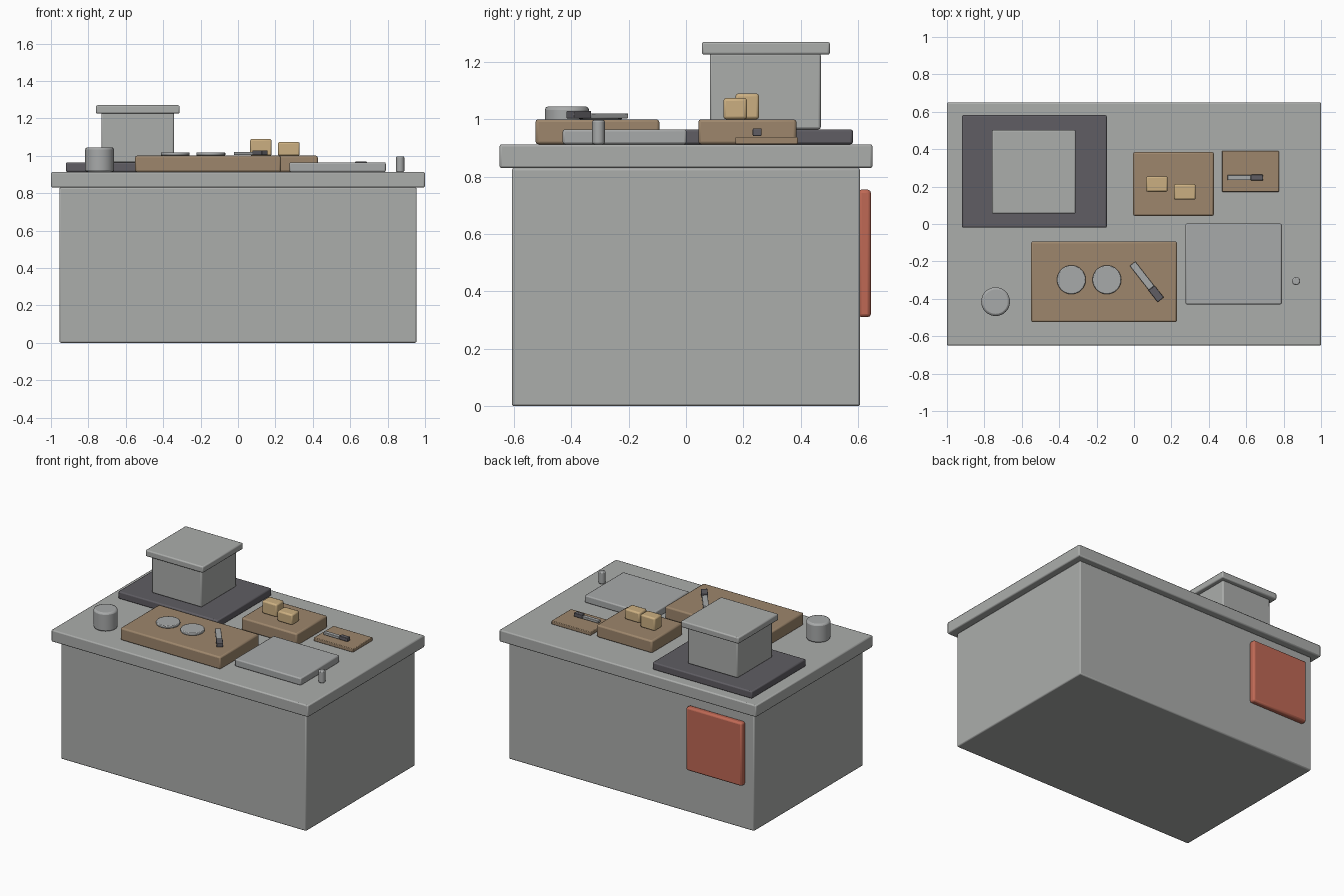
import bpy
import math

if "Cube" in bpy.data.objects:
    bpy.data.objects.remove(bpy.data.objects["Cube"], do_unlink=True)


def material(name, rgb):
    m = bpy.data.materials.new(name)
    m.use_nodes = True
    m.diffuse_color = (*rgb, 1)
    m.node_tree.nodes["Principled BSDF"].inputs["Base Color"].default_value = (*rgb, 1)
    return m


grey = material("stone grey", (0.41, 0.42, 0.41))
steel = material("steel grey", (0.39, 0.40, 0.40))
dark = material("dark grey", (0.115, 0.11, 0.125))
wood = material("wood brown", (0.34, 0.24, 0.15))
butter = material("pale yellow", (0.60, 0.43, 0.22))
red = material("brick red", (0.52, 0.14, 0.09))


def finish(name, mat, bevel):
    # Round the edges slightly and shade smooth across the rounding
    ob = bpy.context.object
    ob.name = name
    ob.data.materials.append(mat)
    bpy.ops.object.transform_apply(location=False, rotation=False, scale=True)
    mod = ob.modifiers.new("soft edges", 'BEVEL')
    mod.width = bevel
    mod.segments = 2
    mod.limit_method = 'ANGLE'
    bpy.ops.object.shade_smooth_by_angle(angle=math.radians(40))
    return ob


def box(name, mat, x, y, z, bevel=0.008, turn=0):
    spans = (x, y, z)
    bpy.ops.mesh.primitive_cube_add(size=1, location=[sum(s) / 2 for s in spans],
                                    rotation=(0, 0, turn))
    bpy.context.object.scale = [s[1] - s[0] for s in spans]
    return finish(name, mat, bevel)


def cylinder(name, mat, x, y, z, radius, bevel, sides=32):
    bpy.ops.mesh.primitive_cylinder_add(vertices=sides, radius=radius, depth=z[1] - z[0],
                                        location=(x, y, sum(z) / 2))
    return finish(name, mat, bevel)


def knife(name, x, y, z, blade, handle, width, turn):
    # Blade starts at x, y and runs along the turned direction, then the handle
    c, s = math.cos(turn), math.sin(turn)
    for part, mat, start, length, w, height in (
            ("blade", steel, 0, blade, width, 0.018),
            ("handle", dark, blade, handle, width * 1.1, 0.026)):
        mid = start + length / 2
        px, py = x + c * mid, y + s * mid
        box(name + "_" + part, mat, (px - length / 2, px + length / 2),
            (py - w / 2, py + w / 2), (z, z + height), 0.003, turn)


# Counter
TOP = 0.913
box("counter_body", grey, (-0.955, 0.955), (-0.607, 0.607), (0, 0.83))
box("counter_top", grey, (-1, 1), (-0.65, 0.65), (0.83, TOP))
box("back_panel", red, (-0.885, -0.45), (0.6, 0.645), (0.31, 0.755), 0.012)

# Stove with hood
box("stove_plate", dark, (-0.92, -0.145), (-0.02, 0.582), (TOP, 0.965))
box("hood_box", grey, (-0.73, -0.342), (0.083, 0.47), (0.965, 1.23))
box("hood_lid", grey, (-0.76, -0.312), (0.055, 0.502), (1.225, 1.27))

# Boards and tray
box("large_board", wood, (-0.55, 0.23), (-0.525, -0.093), (TOP, 1.0), 0.01)
box("middle_board", wood, (-0.005, 0.427), (0.043, 0.385), (TOP, 1.0), 0.01)
box("small_board", wood, (0.47, 0.775), (0.172, 0.39), (TOP, 0.938), 0.004)
box("tray", steel, (0.275, 0.79), (-0.43, 0.002), (TOP, 0.965))

# Food on the boards
box("butter_back", butter, (0.065, 0.18), (0.172, 0.255), (1.0, 1.09), 0.01)
box("butter_front", butter, (0.213, 0.33), (0.13, 0.213), (1.0, 1.074), 0.01)
for i, x in enumerate((-0.335, -0.145)):
    cylinder("plate_%d" % (i + 1), steel, x, -0.298, (1.0, 1.018), 0.077, 0.005)

# Pot and tap
cylinder("pot", steel, -0.74, -0.415, (TOP, 1.045), 0.077, 0.012)
cylinder("tap_post", steel, 0.867, -0.305, (TOP, 0.997), 0.022, 0.006, 12)

# Knives
knife("large_knife", -0.008, -0.212, 1.003, 0.165, 0.08, 0.038, math.radians(-52))
knife("small_knife", 0.50, 0.248, 0.942, 0.125, 0.065, 0.028, 0)
